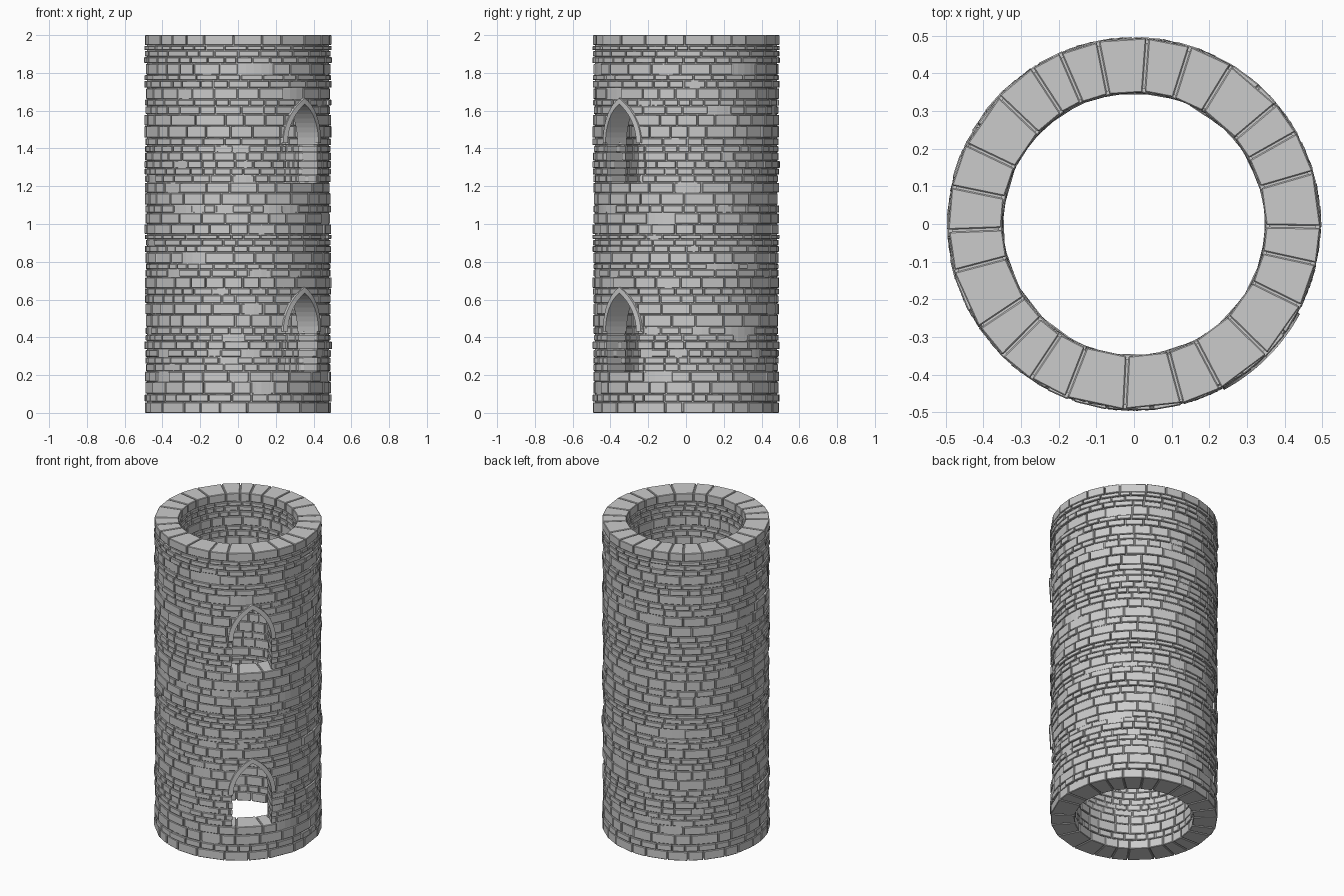
import bpy, bmesh, math, random
from math import sin, cos, sqrt, pi

if "Cube" in bpy.data.objects:
    bpy.data.objects.remove(bpy.data.objects["Cube"])

random.seed(7)
R_OUT, R_IN = 0.493, 0.352
WINDOW_ANGLE = -pi / 4
HALF, SPRING, SILL = 0.115, 0.43, 0.222      # window opening
ARC_C, ARC_R, BAND = 0.125, 0.24, 0.027      # pointed arch arcs
# Course boundaries within one storey (repeated twice)
COURSES = [0, .058, .10, .165, .22, .26, .295, .335, .38, .415, .455, .52, .58,
           .625, .66, .72, .76, .79, .85, .885, .918, .945, 1.0]


def finish(bm, name):
    bmesh.ops.recalc_face_normals(bm, faces=bm.faces[:])
    me = bpy.data.meshes.new(name)
    bm.to_mesh(me)
    bm.free()
    ob = bpy.data.objects.new(name, me)
    bpy.context.collection.objects.link(ob)
    return ob


def loft(bm, rings, closed=False):
    """Skin equal-sized loops of points; cap the ends unless closed."""
    vs = [[bm.verts.new(p) for p in ring] for ring in rings]
    n = len(vs[0])
    pairs = list(zip(vs, vs[1:])) + ([(vs[-1], vs[0])] if closed else [])
    for a, b in pairs:
        for i in range(n):
            bm.faces.new((a[i], a[(i + 1) % n], b[(i + 1) % n], b[i]))
    if not closed:
        bm.faces.new(vs[0])
        bm.faces.new(vs[-1])


def polar(r, a, z):
    return (r * cos(a), r * sin(a), z)


def window_point(u, d, z):
    """u across the window, d outward from the tower axis."""
    a = WINDOW_ANGLE
    return (d * cos(a) - u * sin(a), d * sin(a) + u * cos(a), z)


def arch_side(radius, steps):
    """Right half of the pointed arch, springing to apex, as (u, z)."""
    top = math.acos(ARC_C / radius)
    return [(-ARC_C + radius * cos(top * i / steps), SPRING + radius * sin(top * i / steps))
            for i in range(steps + 1)]


def cutter(grow, name):
    bm = bmesh.new()
    right = [(HALF + grow, SILL - grow)] + arch_side(ARC_R + grow, 8)
    outline = right + [(-u, z) for u, z in reversed(right[:-1])]
    for base in (0, 1):
        loft(bm, [[window_point(u, d, z + base) for u, z in outline] for d in (0.2, 0.7)])
    ob = finish(bm, name)
    ob.hide_render = True
    return ob


def cut(ob, tool):
    mod = ob.modifiers.new("windows", 'BOOLEAN')
    mod.operation, mod.solver, mod.object = 'DIFFERENCE', 'EXACT', tool
    bpy.context.view_layer.objects.active = ob
    bpy.ops.object.modifier_apply(modifier=mod.name)
    bpy.data.objects.remove(tool)


# Stone courses: rings of flat-faced bevelled wedges
bm = bmesh.new()
levels = [(b + z0, b + z1) for b in (0, 1) for z0, z1 in zip(COURSES, COURSES[1:])]
for k, (z0, z1) in enumerate(levels):
    end = k in (0, len(levels) - 1)
    n = 25 if z1 - z0 > 0.05 else random.randint(28, 36)
    widths = [random.uniform(0.65, 1.3) for _ in range(n)]
    total = sum(widths)
    ang = random.uniform(0, 2 * pi)
    shift = 0 if end else random.uniform(-0.004, 0.003)
    g0 = 0 if k == 0 else 0.002
    g1 = 0 if k == len(levels) - 1 else 0.002
    for w in widths:
        step = 2 * pi * w / total
        worn = 0.008 if not end and random.random() < 0.1 else 0
        ro = R_OUT + shift - worn + random.uniform(-0.002, 0.002)
        ri = R_IN - shift + random.uniform(-0.002, 0.002)
        go, gi = 0.003 / ro, 0.003 / ri
        a0, a1 = ang, ang + step
        loft(bm, [[polar(ro, a0 + go, z), polar(ro, a1 - go, z),
                   polar(ri, a1 - gi, z), polar(ri, a0 + gi, z)]
                  for z in (z0 + g0, z1 - g1)])
        ang += step
bmesh.ops.recalc_face_normals(bm, faces=bm.faces[:])
bmesh.ops.bevel(bm, geom=bm.edges[:], offset=0.003, segments=1, affect='EDGES')
stones = finish(bm, "wall_stones")
cut(stones, cutter(0.003, "stone_cutter"))

# Mortar core, recessed behind the stone faces
bm = bmesh.new()
loft(bm, [[polar(r, 2 * pi * i / 72, z) for r, z in
           ((0.482, 0.006), (0.482, 1.994), (0.359, 1.994), (0.359, 0.006))]
          for i in range(72)], closed=True)
mortar = finish(bm, "mortar_core")
cut(mortar, cutter(0.01, "mortar_cutter"))

# Pointed arch stones lining each window head, full wall depth
STEPS = 9
for base, name in ((0, "lower_window_arch"), (1, "upper_window_arch")):
    bm = bmesh.new()
    inner, outer = arch_side(ARC_R, STEPS), arch_side(ARC_R + BAND, STEPS)
    for side in (1, -1):
        for j in range(0, STEPS, 3):
            rings = []
            for i in range(j, j + 4):
                ring = []
                for (u, z), r in ((inner[i], 0.501), (outer[i], 0.501),
                                  (outer[i], 0.349), (inner[i], 0.349)):
                    ring.append(window_point(u * side, sqrt(r * r - u * u), z + base))
                rings.append(ring)
            loft(bm, rings)
    finish(bm, name)
